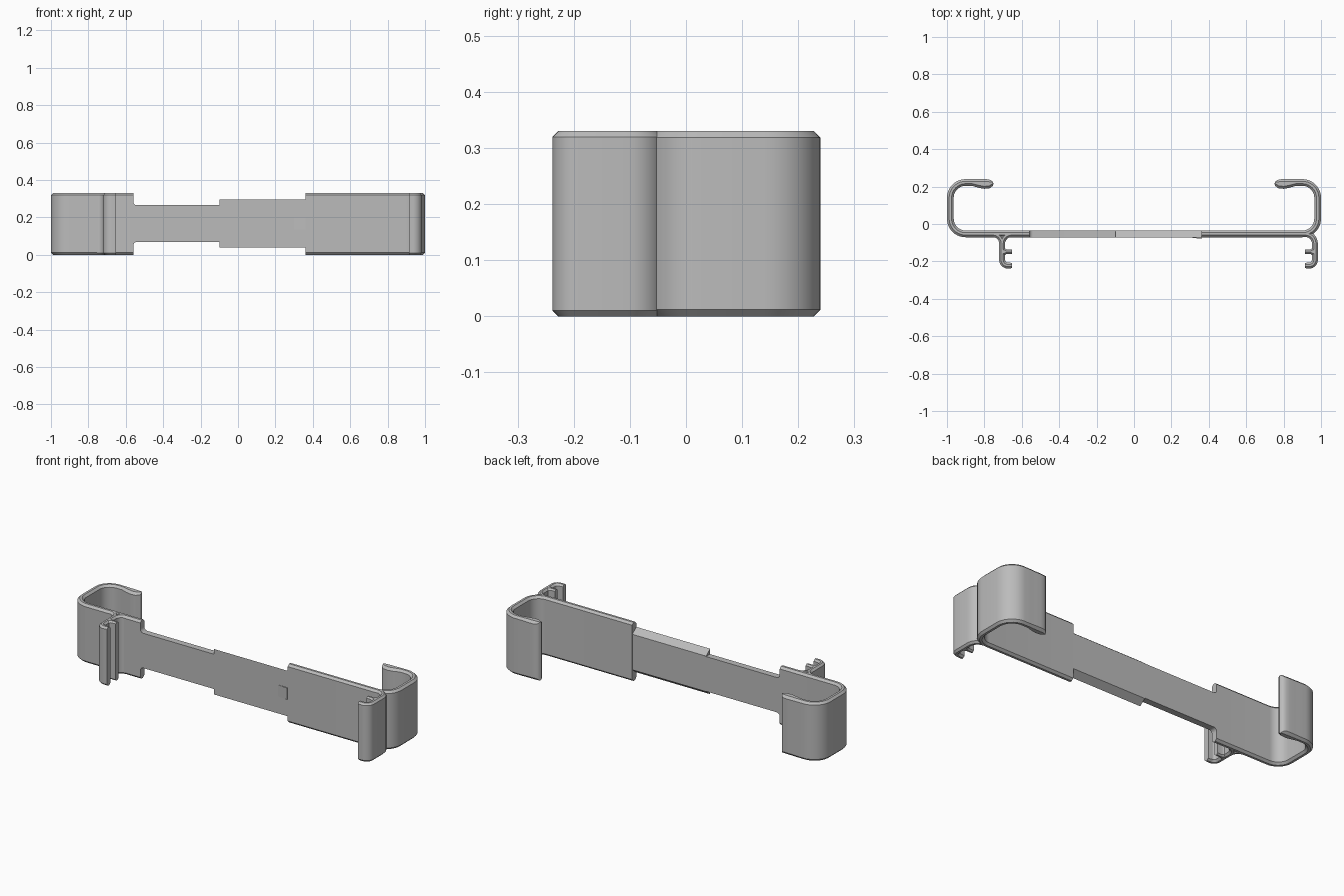
import bpy, bmesh, math
from mathutils import Vector

cube = bpy.data.objects.get("Cube")
if cube:
    bpy.data.objects.remove(cube, do_unlink=True)

HEIGHT = 0.33
grey = bpy.data.materials.new("light grey plastic")
grey.use_nodes = True
grey.diffuse_color = (0.5, 0.5, 0.5, 1)
grey.node_tree.nodes["Principled BSDF"].inputs["Base Color"].default_value = (0.5, 0.5, 0.5, 1)


def finish(name, bm):
    bmesh.ops.recalc_face_normals(bm, faces=bm.faces)
    mesh = bpy.data.meshes.new(name)
    bm.to_mesh(mesh)
    bm.free()
    mesh.materials.append(grey)
    obj = bpy.data.objects.new(name, mesh)
    bpy.context.collection.objects.link(obj)
    bpy.ops.object.select_all(action='DESELECT')
    obj.select_set(True)
    bpy.context.view_layer.objects.active = obj
    bpy.ops.object.shade_smooth_by_angle(angle=math.radians(30))
    return obj


def loft(bm, rings):
    """Skin matching closed rings and cap both ends."""
    rings = [[bm.verts.new(p) for p in ring] for ring in rings]
    n = len(rings[0])
    for a, b in zip(rings, rings[1:]):
        for i in range(n):
            j = (i + 1) % n
            bm.faces.new((a[i], a[j], b[j], b[i]))
    bm.faces.new(rings[0])
    bm.faces.new(rings[-1])


def arc(cx, cy, r, start, end, w, steps=10):
    angles = [math.radians(start + (end - start) * i / steps) for i in range(steps + 1)]
    return [(cx + r * math.cos(a), cy + r * math.sin(a), w) for a in angles]


def wall(name, path, side=1, shift=0):
    """Upright wall with chamfered rims along a path of (x, y, half thickness)."""
    pts = [Vector((side * x + shift, y)) for x, y, w in path]
    rings = []
    for i, p in enumerate(pts):
        t = (pts[min(i + 1, len(pts) - 1)] - pts[max(i - 1, 0)]).normalized()
        n = Vector((-t.y, t.x))
        w = path[i][2]
        c = min(0.013, 0.65 * w)
        section = [(-w, c), (-w + c, 0), (w - c, 0), (w, c),
                   (w, HEIGHT - c), (w - c, HEIGHT), (-w + c, HEIGHT), (-w, HEIGHT - c)]
        rings.append([(p.x + n.x * u, p.y + n.y * u, z) for u, z in section])
    bm = bmesh.new()
    loft(bm, rings)
    return finish(name, bm)


# Hooked end walls: thick rounded lip, two bends, then the flat plate
T = 0.018
lip = [(0.754, 0.222, 0.007), (0.76, 0.219, 0.016), (0.775, 0.215, 0.024),
       (0.80, 0.214, 0.026), (0.83, 0.217, 0.023), (0.865, 0.222, T)]
bends = arc(0.9, 0.14, 0.082, 90, 0, T) + arc(0.9, 0.029, 0.082, 0, -90, T)
for name, side, inner in (("left_hook", 1, 0.36), ("right_hook", -1, 0.56)):
    wall(name, lip + bends + [(inner, -0.053, T)], side)

# Cable clip legs with two prongs, one at each end
L = 0.016
leg = (arc(0.917, -0.104, 0.05, 90, 0, L, 8)
       + arc(0.937, -0.192, 0.03, 0, -90, L, 8) + [(0.913, -0.222, 0.014)])
prong = [(0.97, -0.148, 0.026), (0.955, -0.148, 0.022), (0.947, -0.148, 0.014),
         (0.938, -0.148, 0.012), (0.913, -0.148, 0.012)]
for name, side, shift in (("left", 1, 0), ("right", -1, 0.262)):
    wall(name + "_clip_leg", leg, side, shift)
    wall(name + "_clip_prong", prong, side, shift)
# Second fillet where the right leg meets the plate
wall("right_leg_fillet", arc(-0.755, -0.104, 0.05, 90, 0, L, 8))

# Narrow neck with small fillets where it meets the right plate
BACK, FRONT = -0.035, -0.071
MID = HEIGHT / 2 + 0.002
half = 0.098
r = 0.02
upper = [(-0.575, half + r)]
for i in range(7):
    a = math.radians(180 + 90 * i / 6)
    upper.append((-0.56 + r + r * math.cos(a), half + r + r * math.sin(a)))
upper.append((-0.09, half))
outline = [(x, MID + z) for x, z in upper] + [(x, MID - z) for x, z in reversed(upper)]
bm = bmesh.new()
loft(bm, [[(x, y, z) for x, z in outline] for y in (BACK, FRONT)])
finish("narrow_neck", bm)

# Wider middle plate, sloping inwards towards the back
bm = bmesh.new()
tab = [(BACK - 0.001, 0.1), (FRONT - 0.001, 0.128), (FRONT - 0.001, -0.128), (BACK - 0.001, -0.1)]
loft(bm, [[(x, y, MID + z) for y, z in tab] for x in (-0.1, 0.365)])
finish("middle_plate", bm)

# Small ramped catch on the front
bm = bmesh.new()
ramp = [(0.29, FRONT), (0.36, FRONT - 0.008), (0.36, FRONT + 0.005), (0.29, FRONT + 0.005)]
loft(bm, [[(x, y, z) for x, y in ramp] for z in (0.135, 0.2)])
finish("ramped_catch", bm)
